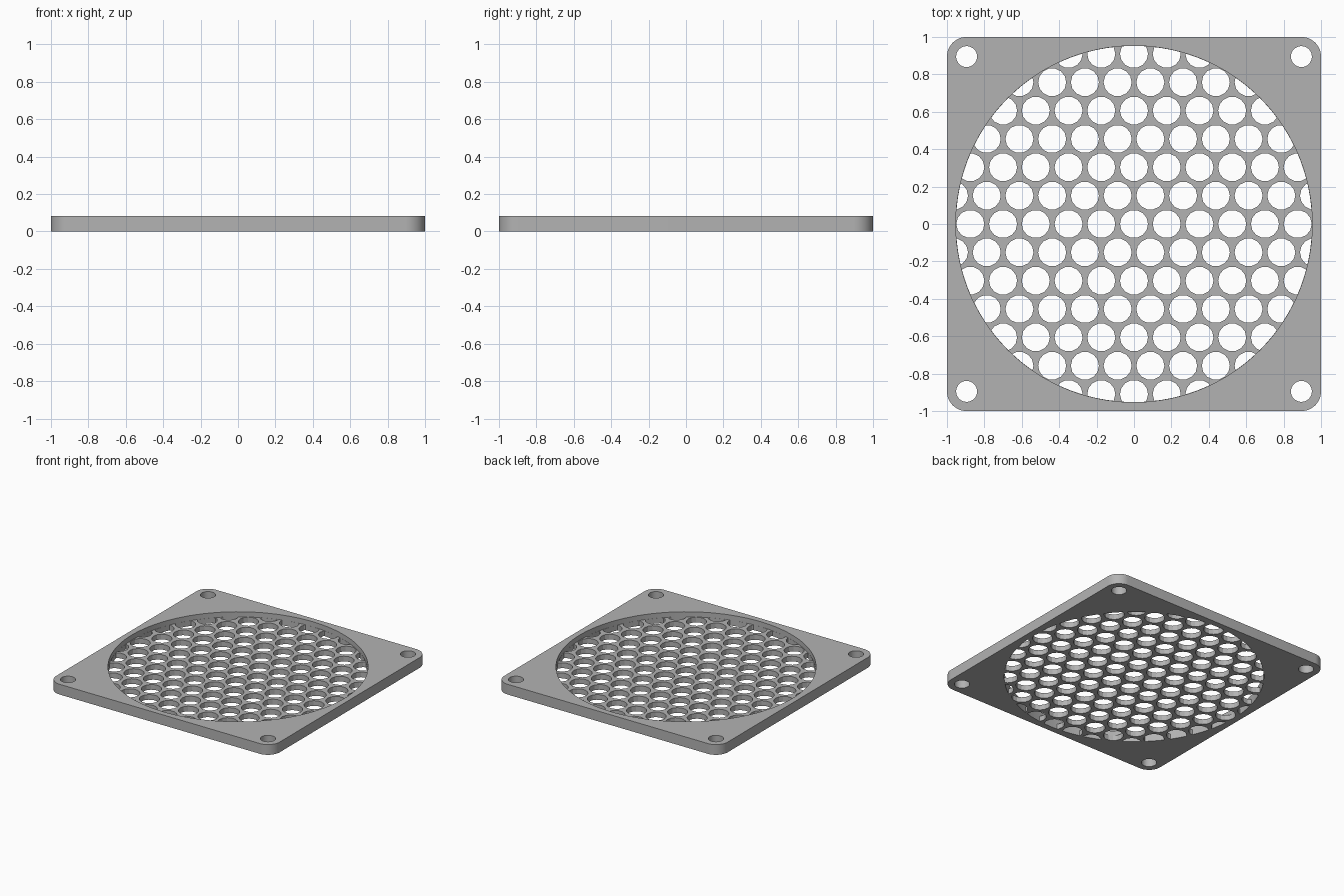
import bpy, bmesh, math

cube = bpy.data.objects.get("Cube")
if cube:
    bpy.data.objects.remove(cube, do_unlink=True)

THICK, GRILLE = 0.083, 0.042        # frame height, recessed grille height
OPENING, CORNER, MOUNT = 0.953, 0.105, 0.895
PITCH, HOLE = 0.175, 0.075

grey = bpy.data.materials.new("light grey")
grey.use_nodes = True
colour = (0.45, 0.45, 0.45, 1)
grey.diffuse_color = colour
grey.node_tree.nodes["Principled BSDF"].inputs["Base Color"].default_value = colour


def circle(cx, cy, r, sides):
    return [(cx + r * math.cos(math.tau * i / sides),
             cy + r * math.sin(math.tau * i / sides)) for i in range(sides)]


def prisms(name, outlines, z0, z1):
    """One object made of upright prisms, one for each outline."""
    bm = bmesh.new()
    for outline in outlines:
        low = [bm.verts.new((x, y, z0)) for x, y in outline]
        high = [bm.verts.new((x, y, z1)) for x, y in outline]
        bm.faces.new(low[::-1])
        bm.faces.new(high)
        for i in range(len(low)):
            j = (i + 1) % len(low)
            bm.faces.new((low[i], low[j], high[j], high[i]))
    mesh = bpy.data.meshes.new(name)
    bm.to_mesh(mesh)
    bm.free()
    mesh.materials.append(grey)
    obj = bpy.data.objects.new(name, mesh)
    bpy.context.collection.objects.link(obj)
    return obj


def combine(target, cutter, operation="DIFFERENCE"):
    """Apply a boolean and discard the cutter."""
    mod = target.modifiers.new("cut", "BOOLEAN")
    mod.operation, mod.solver, mod.object = operation, "EXACT", cutter
    bpy.context.view_layer.objects.active = target
    bpy.ops.object.modifier_apply(modifier=mod.name)
    bpy.data.objects.remove(cutter, do_unlink=True)


# Square plate with rounded corners
outline = []
for k, (sx, sy) in enumerate([(1, 1), (-1, 1), (-1, -1), (1, -1)]):
    for i in range(13):
        a = math.pi / 2 * (k + i / 12)
        outline.append((sx * (1 - CORNER) + CORNER * math.cos(a),
                        sy * (1 - CORNER) + CORNER * math.sin(a)))
plate = prisms("fan_grille", [outline], 0, THICK)

# Mounting holes in the corners
mounts = [circle(sx * MOUNT, sy * MOUNT, 0.056, 32) for sx in (-1, 1) for sy in (-1, 1)]
combine(plate, prisms("mount_cutter", mounts, -0.1, 0.2))

# Round recess above the grille
combine(plate, prisms("recess_cutter", [circle(0, 0, OPENING, 120)], GRILLE, 0.2))

# Staggered vent holes, clipped to the round opening
holes = []
for row in range(-6, 7):
    y = row * PITCH * math.sqrt(3) / 2
    for col in range(-6, 7):
        x = (col + (row % 2) / 2) * PITCH
        if math.hypot(x, y) < OPENING + HOLE:
            holes.append(circle(x, y, HOLE, 14))
vents = prisms("vent_cutter", holes, -0.1, 0.06)
combine(vents, prisms("clip", [circle(0, 0, OPENING - 0.001, 120)], -0.2, 0.2), "INTERSECT")
combine(plate, vents)

# Smooth the round walls, keep the vent facets crisp
bpy.ops.object.select_all(action="DESELECT")
plate.select_set(True)
bpy.context.view_layer.objects.active = plate
bpy.ops.object.shade_smooth_by_angle(angle=math.radians(20))
